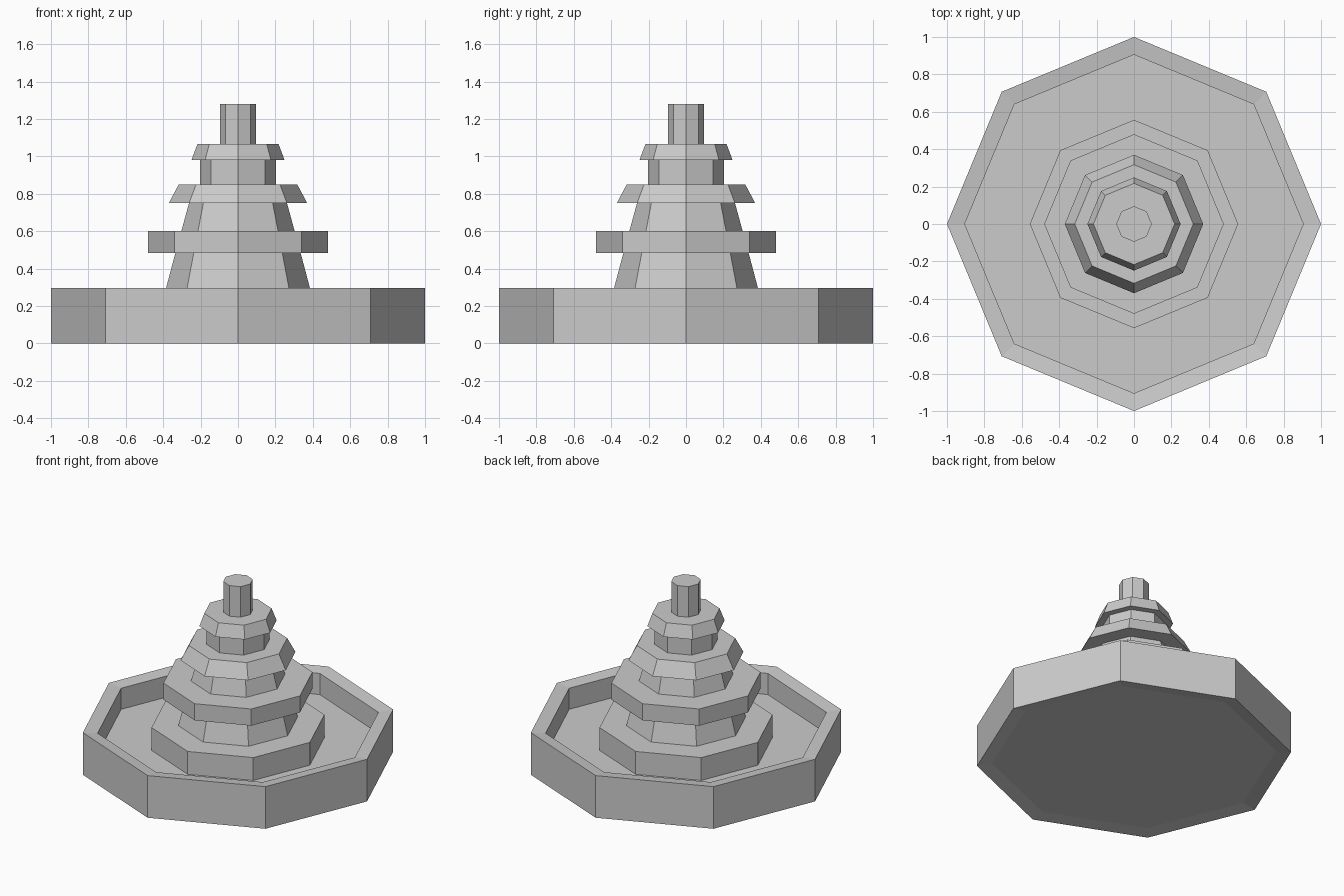
import bpy, bmesh
from math import cos, sin, pi

if "Cube" in bpy.data.objects:
    bpy.data.objects.remove(bpy.data.objects["Cube"])

SIDES = 8


def lathe(name, profile):
    """Octagonal solid from (radius, z) points, bottom to top, capped at both ends."""
    bm = bmesh.new()
    rings = [[bm.verts.new((r * cos(2 * pi * i / SIDES), r * sin(2 * pi * i / SIDES), z))
              for i in range(SIDES)] for r, z in profile]
    for a, b in zip(rings, rings[1:]):
        for i in range(SIDES):
            j = (i + 1) % SIDES
            bm.faces.new((a[i], a[j], b[j], b[i]))
    bm.faces.new(rings[0][::-1])
    bm.faces.new(rings[-1])
    bmesh.ops.recalc_face_normals(bm, faces=bm.faces)
    mesh = bpy.data.meshes.new(name)
    bm.to_mesh(mesh)
    bm.free()
    obj = bpy.data.objects.new(name, mesh)
    bpy.context.collection.objects.link(obj)
    return obj


# Basin: recessed underside, rim sloping slightly inward, sunken floor
lathe("basin", [(0.905, 0.015), (1.0, 0), (1.0, 0.295), (0.905, 0.283), (0.905, 0.135)])

# Central tower, one continuous outline with plinth, tapered shaft, collars and finial
lathe("tower", [
    (0.557, 0.135), (0.557, 0.295),               # plinth
    (0.385, 0.295), (0.335, 0.483),               # lower shaft
    (0.48, 0.483), (0.48, 0.60),                  # wide ledge
    (0.303, 0.60), (0.262, 0.75),                 # upper shaft
    (0.37, 0.75), (0.317, 0.85),                  # lower sloped collar
    (0.203, 0.85), (0.203, 0.98),                 # neck
    (0.249, 0.98), (0.217, 1.066),                # upper sloped collar
    (0.095, 1.066), (0.095, 1.28),                # finial
])
